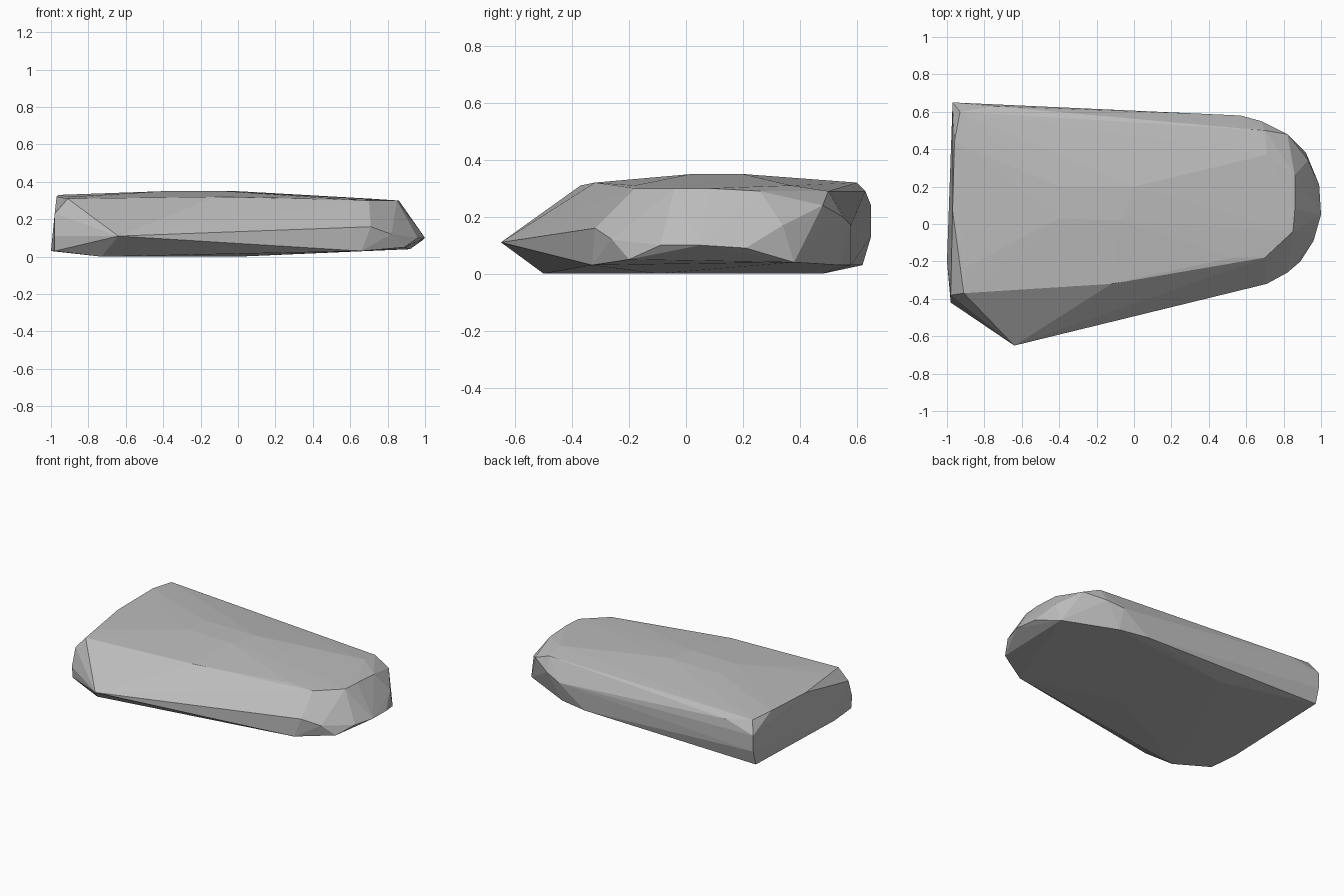
import bpy
import bmesh

default_cube = bpy.data.objects.get("Cube")
if default_cube:
    bpy.data.objects.remove(default_cube, do_unlink=True)


def flat_material(name, red, green, blue):
    """Make one plain matte colour for the viewport and for renders."""
    material = bpy.data.materials.new(name)
    material.use_nodes = True
    colour = (red, green, blue, 1)
    material.diffuse_color = colour
    shader = material.node_tree.nodes["Principled BSDF"]
    shader.inputs["Base Color"].default_value = colour
    shader.inputs["Roughness"].default_value = .8
    return material


def chiselled_stone(name, outlines, material):
    """Wrap a tight convex skin around the corner outlines of a stone."""
    bm = bmesh.new()
    for outline in outlines:
        for corner in outline:
            bm.verts.new(corner)
    hull = bmesh.ops.convex_hull(bm, input=bm.verts[:])
    # Corners swallowed by the skin are not part of the surface
    loose = [v for v in bm.verts if not v.link_faces]
    bmesh.ops.delete(bm, geom=loose, context="VERTS")
    bmesh.ops.recalc_face_normals(bm, faces=bm.faces[:])
    for face in bm.faces:
        face.smooth = False
    mesh = bpy.data.meshes.new(name)
    bm.to_mesh(mesh)
    bm.free()
    mesh.materials.append(material)
    stone = bpy.data.objects.new(name, mesh)
    bpy.context.scene.collection.objects.link(stone)
    return stone


# Gently domed upper surface
crown = [(-.4, .03, .35), (-.07, .02, .35), (0, .2, .35), (-.4, .2, .35),
         (-.9, -.23, .32), (-.97, .07, .32), (-.96, .44, .33)]

# Rim where the upper surface breaks into the sides
rim = [(-.91, -.37, .31), (-.12, -.32, .32), (.53, -.18, .31),
       (.7, -.18, .3), (.85, -.04, .3), (.86, .08, .3), (.86, .26, .29),
       (.71, .37, .31), (.7, .5, .29), (-.93, .6, .32), (-.75, .63, .29)]

# Rounded end, with facets around its widest line
nose = [(.71, -.32, .16), (.82, -.26, .12), (.89, -.2, .05),
        (.96, -.09, .1), (1, .05, .1), (.99, .21, .09),
        (.93, .34, .17), (.82, .48, .24), (.68, .55, .2), (.57, .58, .17)]

# Broad end, with the pointed front spur and the rear corner
butt = [(-.64, -.65, .11), (-.98, -.42, .11), (-.98, -.38, .23),
        (-1, -.2, .03), (-.97, .65, .24), (-.97, .65, .13)]

# Nearly flat underside
base = [(-.73, -.5, 0), (-.98, -.41, .03), (-.97, .62, .03),
        (-.3, .48, 0), (.37, .58, .03), (.57, .54, .03),
        (.92, .38, .04), (.66, -.33, .03), (0, -.1, 0)]

grey_stone = flat_material("grey stone", .5, .5, .5)
chiselled_stone("flat_rock", [crown, rim, nose, butt, base], grey_stone)
